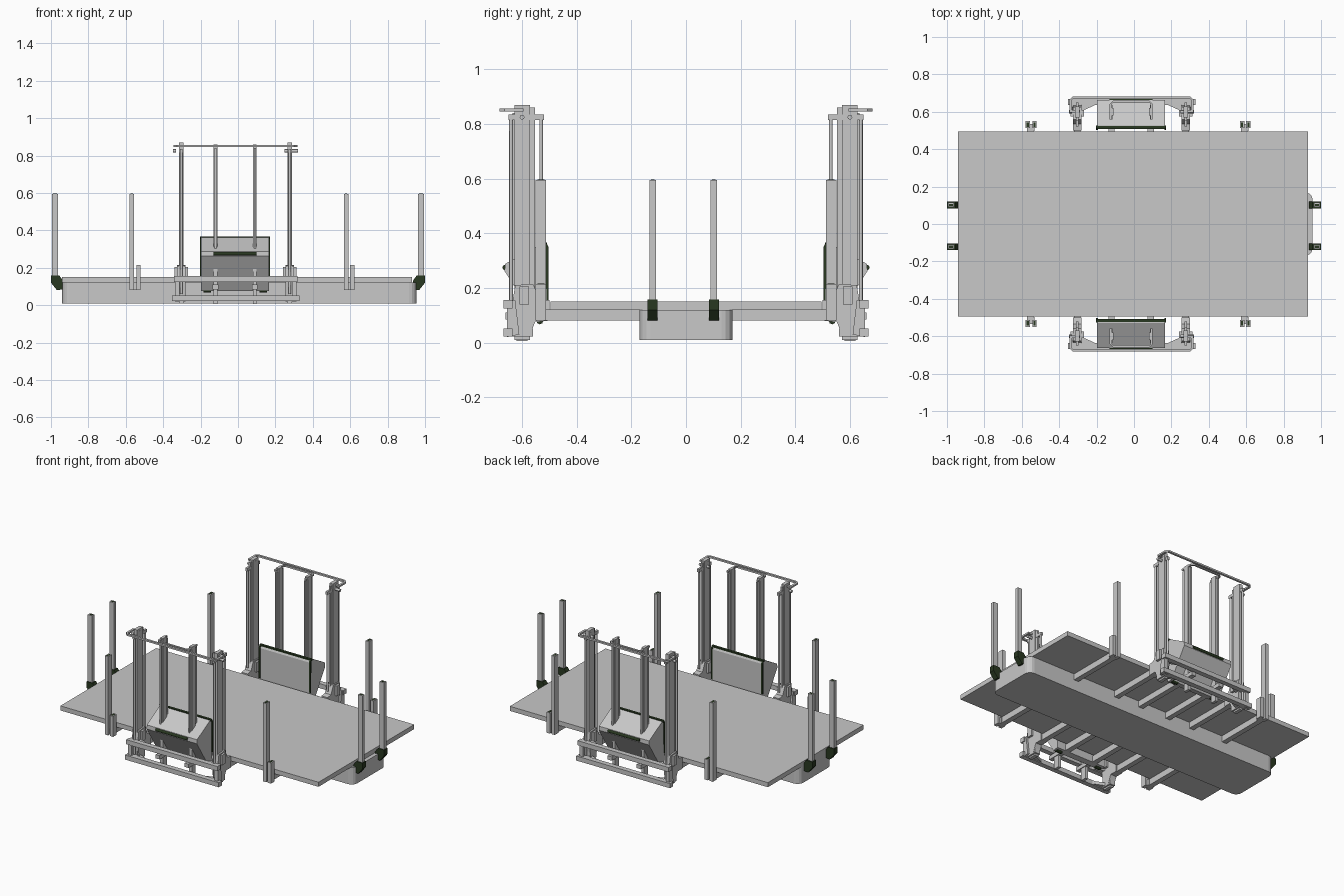
import bpy, bmesh, math
from mathutils import Vector

if "Cube" in bpy.data.objects:
    bpy.data.objects.remove(bpy.data.objects["Cube"])


def material(name, rgb):
    m = bpy.data.materials.new(name)
    m.diffuse_color = (*rgb, 1)
    m.use_nodes = True
    m.node_tree.nodes["Principled BSDF"].inputs["Base Color"].default_value = m.diffuse_color
    return m


GREY = material("light grey steel", (0.58, 0.58, 0.58))
GREEN = material("dark green", (0.022, 0.04, 0.015))


def finish(name, bm, mat):
    bmesh.ops.recalc_face_normals(bm, faces=bm.faces)
    me = bpy.data.meshes.new(name)
    bm.to_mesh(me)
    bm.free()
    me.materials.append(mat)
    ob = bpy.data.objects.new(name, me)
    bpy.context.collection.objects.link(ob)
    return ob


def box(name, x, y, z, mat=GREY):
    """Box from (min, max) ranges."""
    bm = bmesh.new()
    bmesh.ops.create_cube(bm, size=1)
    for v in bm.verts:
        v.co = [(r[0] + r[1]) / 2 + c * abs(r[1] - r[0]) for r, c in zip((x, y, z), v.co)]
    return finish(name, bm, mat)


def extrude(name, pts, axis, lo, hi, mat=GREY):
    """Extrude a 2D outline along an axis (x: pts are y,z; y: x,z; z: x,y)."""
    bm = bmesh.new()

    def place(p, h):
        c = list(p)
        c.insert("xyz".index(axis), h)
        return bm.verts.new(c)
    a, b = ([place(p, h) for p in pts] for h in (lo, hi))
    bm.faces.new(a)
    bm.faces.new(b)
    for i in range(len(a)):
        j = (i + 1) % len(a)
        bm.faces.new((a[i], a[j], b[j], b[i]))
    return finish(name, bm, mat)


def rod(name, p, q, r, mat=GREY, sides=8):
    p, q = Vector(p), Vector(q)
    bm = bmesh.new()
    bmesh.ops.create_cone(bm, cap_ends=True, segments=sides, radius1=r, radius2=r,
                          depth=(q - p).length)
    rot = (q - p).to_track_quat('Z', 'Y')
    for v in bm.verts:
        v.co = rot @ v.co + (p + q) / 2
    ob = finish(name, bm, mat)
    for f in ob.data.polygons:
        f.use_smooth = len(f.vertices) == 4
    return ob


def stake(name, x, y, z):
    """Hollow rectangular stake with a dark opening on top."""
    box(name, x, y, z)
    box(name + "_opening", (x[0] + .006, x[1] - .006), (y[0] + .006, y[1] - .006),
        (z[1] - .003, z[1] + .001), GREEN)


# Deck and the central box beam with rounded ends
box("deck", (-.94, .93), (-.495, .495), (.12, .15))
R = .04
outline = []
for cx, cy, a0 in ((.955 - R, .17 - R, 0), (-.94 + R, .17 - R, 90),
                   (-.94 + R, -.17 + R, 180), (.955 - R, -.17 + R, 270)):
    for k in range(5):
        a = math.radians(a0 + k * 22.5)
        outline.append((cx + R * math.cos(a), cy + R * math.sin(a)))
extrude("centre_beam", outline, "z", .01, .12)

# Cross beams below the deck
for x in (-.555, -.303, -.12, .09, .277, .59):
    box("cross_beam", (x - .017, x + .017), (-.53, .53), (.08, .121))

# Stakes at the two ends, in dark angled sockets
for sx in (-1, 1):
    for yc in (-.122, .102):
        stake("end_stake", tuple(sorted((sx * .963, sx * .995))), (yc - .012, yc + .012), (.13, .595))
        prof = [(sx * x, z) for x, z in ((1, .158), (.955, .158), (.935, .13),
                                        (.935, .085), (.968, .08), (1, .12))]
        extrude("end_socket", prof, "y", yc - .018, yc + .018, GREEN)
        box("socket_arm", tuple(sorted((sx * .9, sx * .945))), (yc - .014, yc + .014), (.085, .12))

for s in (-1, 1):
    def yr(a, b):
        return tuple(sorted((s * a, s * b)))

    # Side stakes with a short companion post and a foot
    for xs, xp in ((-.568, -.532), (.578, .612)):
        stake("side_stake", (xs - .012, xs + .012), yr(.512, .55), (.08, .595))
        stake("short_post", (xp - .012, xp + .012), yr(.512, .55), (.08, .215))
        box("stake_foot", (min(xs, xp), max(xs, xp)), yr(.497, .535), (.08, .12))

    # Outer masts: post, guide rods, pins, lower bracket
    for x, out in ((-.303, -1), (.277, 1)):
        box("outer_mast", (x - .012, x + .012), yr(.57, .627), (.01, .87))
        box("mast_flange", (x - .006, x + .006), yr(.552, .573), (.08, .86))
        for y in (.53, .64):
            rod("guide_rod", (x, s * y, .06 if y > .6 else .18), (x, s * y, .83), .007)
        box("rod_clip", (x - .007, x + .007), yr(.52, .65), (.815, .835))
        rod("mast_pin", (x - .028, s * .60, .825), (x + .045 * out, s * .60, .825), .009)
        prof = [(s * y, z) for y, z in ((.50, .08), (.50, .155), (.535, .16), (.56, .215),
                                        (.625, .21), (.635, .15), (.62, .02), (.575, .02), (.55, .08))]
        extrude("mast_bracket", prof, "x", x - .022, x + .022)
        box("bracket_ear", (x - .036, x + .036), yr(.575, .61), (.14, .205))

    # Inner masts
    for x in (-.12, .09):
        box("inner_mast", (x - .01, x + .01), yr(.58, .62), (.005, .86))
        box("inner_mast_flange", (x - .005, x + .005), yr(.56, .635), (.28, .84))
        box("inner_mast_foot", (x - .015, x + .015), yr(.5, .66), (.085, .11))

    # Top hoops: large outer and small inner, flat bars with cut corners
    for x0, x1, yi, yo, w in ((-.345, .318, .60, .683, .014), (-.13, .10, .56, .66, .012)):
        c = .018
        pts = [(x0, yi), (x0, yo - c), (x0 + c, yo), (x1 - c, yo), (x1, yo - c), (x1, yi),
               (x1 - w, yi), (x1 - w, yo - c), (x1 - c, yo - w), (x0 + c, yo - w),
               (x0 + w, yo - c), (x0 + w, yi)]
        extrude("top_hoop", [(x, s * y) for x, y in pts], "z", .845, .856)
    for x0, x1 in ((-.345, -.29), (.264, .318)):
        box("hoop_tie", (x0, x1), yr(.595, .61), (.845, .856))

    # Two lower step rails with end arms and angled gussets
    for z0, z1, e in ((.125, .155, 0), (.022, .052, .01)):
        xl, xr = -.342 - e, .318 + e
        box("step_rail", (xl, xr), yr(.635, .668), (z0, z1))
        for x, d in ((-.303, 1), (.277, -1)):
            box("rail_arm", (x - .02, x + .02), yr(.56, .64), (z0, z1))
            extrude("rail_gusset", [(x + d * .015, s * .60), (x + d * .10, s * .638),
                                    (x + d * .015, s * .638)], "z", z0 + .005, z1 - .005)
    for x in (-.325, .30):
        extrude("rail_end_link", [(s * .655, .02), (s * .655, .15), (s * .625, .155), (s * .61, .03)],
                "x", x - .012, x + .012)

    # Wedge-shaped cabinet behind the inner masts with dark trim
    prof = [(.507, .08), (.507, .345), (.515, .362), (.53, .362), (.662, .288), (.664, .262), (.545, .075)]
    extrude("cabinet", [(s * y, z) for y, z in prof], "x", -.197, .167)
    trim = [(.503, .15), (.503, .35), (.513, .367), (.527, .367), (.523, .355), (.513, .355),
            (.511, .15)]
    for x0, x1 in ((-.202, -.192), (.162, .172)):
        extrude("cabinet_trim", [(s * y, z) for y, z in trim], "x", x0, x1, GREEN)
    box("cabinet_top_trim", (-.195, .165), yr(.508, .525), (.358, .367), GREEN)
    rod("cabinet_lip", (-.13, s * .662, .275), (.10, s * .662, .275), .010, GREEN)
    for x in (-.165, .135):
        rod("cabinet_mount", (x - .02, s * .535, .08), (x + .02, s * .535, .08), .013, GREEN)
